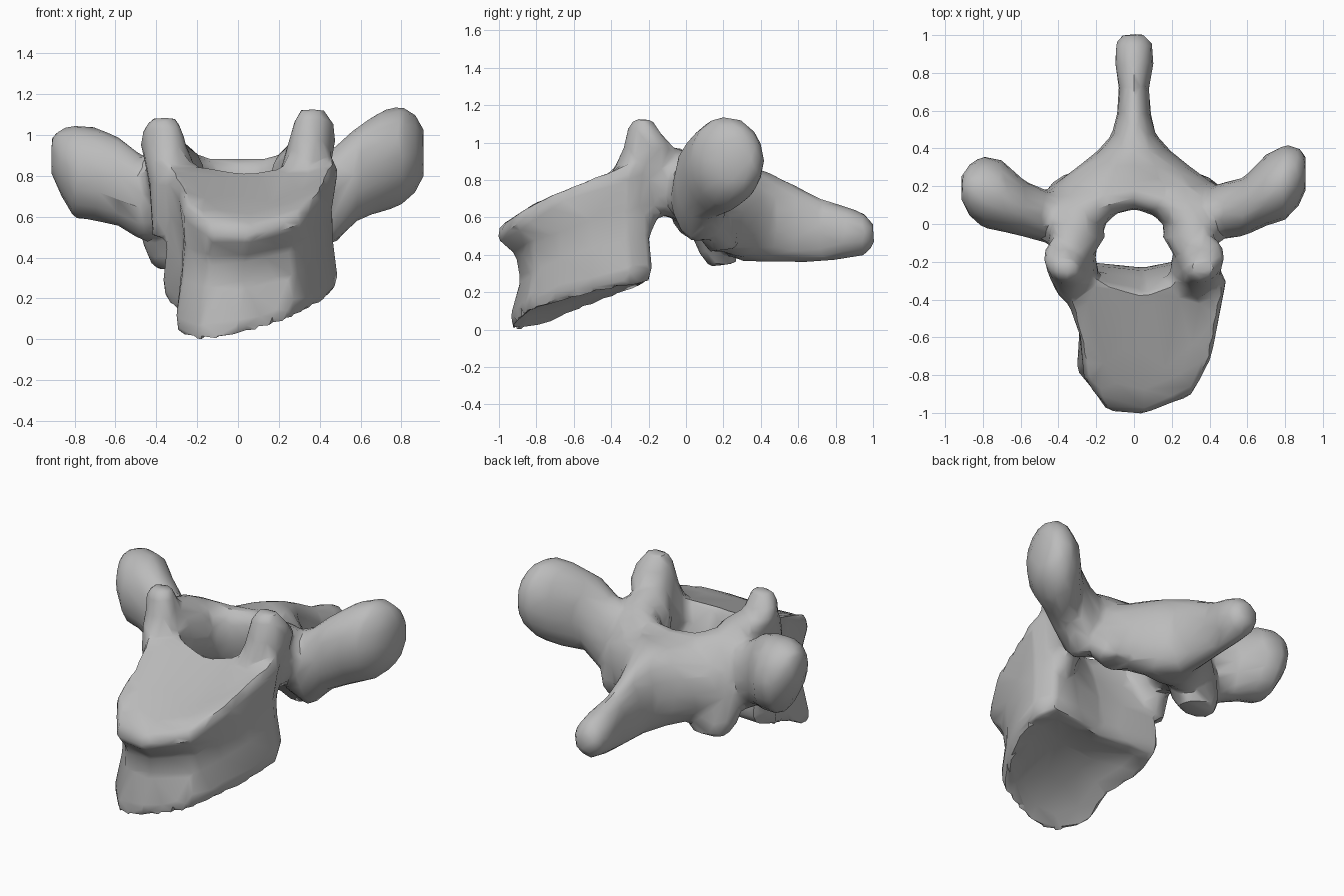
import bpy, bmesh
from math import cos, sin, pi
from mathutils import Vector as V

cube = bpy.data.objects.get("Cube")
if cube:
    bpy.data.objects.remove(cube, do_unlink=True)

bone = bpy.data.materials.new("bone grey")
bone.use_nodes = True
GREY = (0.5, 0.5, 0.5, 1)
bone.diffuse_color = GREY
bone.node_tree.nodes["Principled BSDF"].inputs["Base Color"].default_value = GREY

bm = bmesh.new()


def loft(rings):
    """Skin a row of point rings into a closed solid."""
    rows = [[bm.verts.new(p) for p in ring] for ring in rings]
    n = len(rows[0])
    faces = [bm.faces.new((a[i], a[(i + 1) % n], b[(i + 1) % n], b[i]))
             for a, b in zip(rows, rows[1:]) for i in range(n)]
    faces += [bm.faces.new(rows[0][::-1]), bm.faces.new(rows[-1])]
    bmesh.ops.recalc_face_normals(bm, faces=faces)


def oval(centre, u, v, n=16):
    c, u, v = V(centre), V(u), V(v)
    return [c + u * cos(2 * pi * i / n) + v * sin(2 * pi * i / n) for i in range(n)]


# Body: one outline swept between a sloping lower and upper plate
outline = [(-.15, -.21), (.05, -.23), (.25, -.19), (.43, -.18), (.49, -.3), (.45, -.5),
           (.41, -.72), (.31, -.91), (.05, -1.01), (-.14, -.99), (-.26, -.82),
           (-.29, -.55), (-.37, -.35), (-.35, -.19)]
MID = V((.05, -.55))


def top_z(x, y):
    lip = max(0, -.8 - y)
    return .655 + .36 * (y + .8) - .2 * lip + .25 * (x - .05) ** 2


def bottom_z(x, y):
    return .025 + .32 * (y + .9) - .3 * x * (y + .2)


def body_ring(scale, level, dish=0, front=1.0, lean=0):
    ring = []
    for p in outline:
        q = MID + (V(p) - MID) * scale
        if q.y < MID.y:
            q.y = MID.y + (q.y - MID.y) * front
            q.x -= .05 * (1 - level)
        else:
            q.y -= lean * max(0, 1 - ((q.x - .05) / .4) ** 2)
        lo, hi = bottom_z(*q), top_z(*q)
        ring.append((q.x, q.y, lo + (hi - lo) * level + dish))
    return ring


loft([body_ring(.3, 0, .07), body_ring(.7, 0, .045), body_ring(.95, 0, 0, .88),
      body_ring(1, .12, 0, .84), body_ring(.95, .4, 0, .77),
      body_ring(.94, .65, 0, .83, .04), body_ring(1, .9, 0, 1, .12),
      body_ring(.97, 1, .01, 1, .14), body_ring(.7, 1, 0, 1, .08), body_ring(.3, 1)])

for s, drop in ((1, -.08), (-1, 0)):
    # Upper articular process: a wedge rising from the back corner of the body
    tip = .02 * s - .02
    loft([oval((s * .35, -.27, .5), (.07, 0, 0), (0, .08, 0)),
          oval((s * .31, -.26, .75), (.125, 0, 0), (0, .17, 0)),
          oval((s * .34, -.21, .88), (.12, 0, 0), (0, .17, 0)),
          oval((s * .365, -.2, .98 + tip), (.115, s * .03, 0), (0, .13, 0)),
          oval((s * .37, -.22, 1.06 + tip), (.1, s * .02, 0), (0, .09, -.02)),
          oval((s * .36, -.23, 1.125 + tip), (.06, 0, 0), (0, .05, 0))])
    # Pedicle and half of the arch
    loft([oval((s * .34, -.3, .76), (.08, 0, 0), (0, 0, .12)),
          oval((s * .325, -.15, .8), (.12, 0, 0), (0, -.02, .19)),
          oval((s * .31, -.01, .77), (.16, s * .06, 0), (0, -.02, .2)),
          oval((s * .27, .11, .68), (.11, s * .11, 0), (0, -.06, .25)),
          oval((s * .15, .19, .64), (.06, s * .12, 0), (0, -.07, .25)),
          oval((s * -.02, .23, .64), (0, s * .13, 0), (0, -.07, .25))])
    # Lower articular process, a broad flap at the corner of the arch
    loft([oval((s * .33, .09, .74), (.13, 0, 0), (0, .12, 0)),
          oval((s * .33, .12, .58 - drop / 2), (.16, 0, 0), (0, .11, .03)),
          oval((s * .3, .17, .43 - drop), (.155, 0, s * -.01), (0, .1, .02)),
          oval((s * .3, .2, .345 - drop), (.11, 0, 0), (0, .075, .01))])

# Transverse processes: x, y, z, half depth, half height
wings = ([(.32, .06, .7, .1, .18), (.47, .07, .7, .15, .24), (.58, .09, .81, .155, .23),
          (.7, .18, .87, .19, .25), (.8, .22, .9, .2, .245), (.87, .25, .91, .16, .19),
          (.91, .27, .91, .09, .12)],
         [(-.32, .04, .7, .1, .18), (-.47, .04, .69, .14, .21), (-.58, .08, .77, .15, .22),
          (-.7, .15, .81, .19, .23), (-.8, .17, .82, .19, .23), (-.87, .18, .87, .14, .16),
          (-.915, .19, .9, .07, .09)])
for wing in wings:
    loft([oval((x, y, z), (0, dy, 0), (0, 0, dz)) for x, y, z, dy, dz in wing])

# Spinous process: y, z, half width, half height
spine = [(.12, .66, .42, .17), (.23, .63, .4, .24), (.31, .62, .29, .255),
         (.39, .61, .19, .25), (.47, .595, .12, .235), (.58, .565, .09, .21),
         (.72, .53, .08, .17), (.85, .52, .105, .14), (.95, .51, .1, .115),
         (1.005, .505, .065, .06)]
loft([oval((0, y, z), (dx, 0, 0), (0, 0, dz)) for y, z, dx, dz in spine])

mesh = bpy.data.meshes.new("vertebra")
bm.to_mesh(mesh)
bm.free()
mesh.materials.append(bone)
vertebra = bpy.data.objects.new("vertebra", mesh)
bpy.context.collection.objects.link(vertebra)
bpy.context.view_layer.objects.active = vertebra
vertebra.select_set(True)

# Fuse the parts into one coarse, softly faceted surface
fuse = vertebra.modifiers.new("fuse", 'REMESH')
fuse.mode = 'VOXEL'
fuse.voxel_size = .022
soften = vertebra.modifiers.new("soften", 'SMOOTH')
soften.factor = .5
soften.iterations = 6
coarsen = vertebra.modifiers.new("coarsen", 'DECIMATE')
coarsen.ratio = .06
for name in ("fuse", "soften", "coarsen"):
    bpy.ops.object.modifier_apply(modifier=name)
bpy.ops.object.shade_smooth_by_angle(angle=.6)
